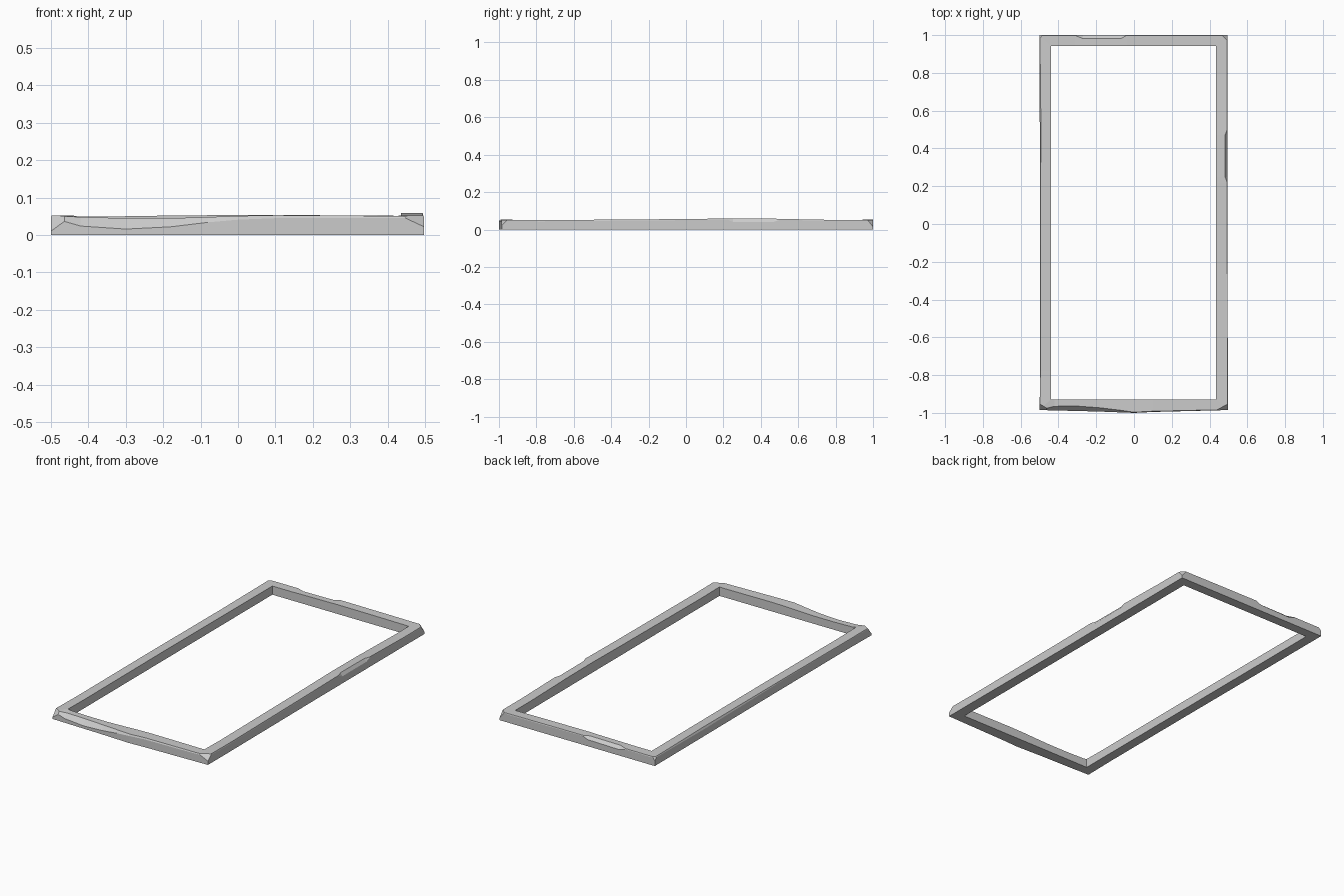
import bpy, bmesh
from mathutils import Vector

# Stations along each side: position, outer edge, inset of top edge, chip height, top height
FRONT = [(-0.42, -0.987, 0.022, 0.024, 0.048), (-0.30, -0.990, 0.026, 0.016, 0.045),
         (-0.18, -0.993, 0.020, 0.022, 0.045), (-0.08, -0.997, 0.012, 0.034, 0.048),
         (0.0, -1.0, 0.004, 0.041, 0.051), (0.10, -0.995, 0.004, 0.045, 0.053),
         (0.42, -0.987, 0.003, 0.045, 0.051)]
RIGHT = [(-0.78, 0.497, 0.002, 0.044, 0.050), (0.0, 0.494, 0.001, 0.050, 0.056),
         (0.22, 0.494, 0.001, 0.054, 0.059), (0.25, 0.494, 0.012, 0.041, 0.059),
         (0.47, 0.494, 0.012, 0.041, 0.058), (0.50, 0.494, 0.001, 0.052, 0.057),
         (0.80, 0.494, 0.001, 0.046, 0.051)]
BACK = [(0.20, 1.0, 0.002, 0.048, 0.053), (-0.04, 1.0, 0.002, 0.050, 0.054),
        (-0.07, 1.0, 0.019, 0.038, 0.053), (-0.27, 1.0, 0.019, 0.034, 0.051),
        (-0.31, 1.0, 0.002, 0.046, 0.050)]
LEFT = [(0.55, -0.499, 0.006, 0.040, 0.051), (-0.11, -0.497, 0.002, 0.046, 0.052),
        (-0.78, -0.497, 0.001, 0.047, 0.050)]
IX0, IX1, IY0, IY1 = -0.44, 0.435, -0.928, 0.943

bm = bmesh.new()
sections = []


def station(outer, top, inner, chip, height):
    pts = [(*outer, 0), (*outer, chip), (*top, height), (*inner, height), (*inner, 0)]
    sections.append([bm.verts.new(p) for p in pts])


def side(rows, along_x, sign, inner):
    for t, e, inset, chip, height in rows:
        ends = (e, e - sign * inset, inner)
        pts = [(t, v) if along_x else (v, t) for v in ends]
        station(*pts, chip, height)


def corner(x, y, ix, iy, height):
    top = (x * 0.996, y * 0.998)
    station((x, y), top, (ix, iy), height - 0.005, height)


# Worn rectangular frame, swept section by section around the opening
corner(-0.5, -0.985, IX0, IY0, 0.052)
side(FRONT, True, -1, IY0)
corner(0.497, -0.985, IX1, IY0, 0.052)
side(RIGHT, False, 1, IX1)
corner(0.495, 1.0, IX1, IY1, 0.051)
side(BACK, True, 1, IY1)
corner(-0.5, 1.0, IX0, IY1, 0.050)
side(LEFT, False, -1, IX0)
for a, b in zip(sections, sections[1:] + sections[:1]):
    for i in range(5):
        j = (i + 1) % 5
        bm.faces.new((a[i], b[i], b[j], a[j]))
bmesh.ops.recalc_face_normals(bm, faces=bm.faces[:])

# Chipped corners: slice each with a slanted plane and cap it
CUTS = [((-0.5, -0.985, 0.010), (-0.445, -0.985, 0.052), (-0.5, -0.952, 0.052)),
        ((0.497, -0.985, 0.022), (0.44, -0.985, 0.050), (0.497, -0.955, 0.050)),
        ((0.495, 1.0, 0.015), (0.465, 1.0, 0.051), (0.495, 0.970, 0.051)),
        ((-0.5, 1.0, 0.030), (-0.485, 1.0, 0.050), (-0.5, 0.980, 0.050))]
for cut in CUTS:
    a, b, c = map(Vector, cut)
    n = (b - a).cross(c - a).normalized()
    if n.z < 0:
        n = -n
    near = [f for f in bm.faces if any(abs(v.co.x - a.x) < 0.15 and abs(v.co.y - a.y) < 0.15 for v in f.verts)]
    geom = set(near) | {e for f in near for e in f.edges} | {v for f in near for v in f.verts}
    res = bmesh.ops.bisect_plane(bm, geom=list(geom), plane_co=a, plane_no=n, dist=1e-5)
    gone = [v for v in bm.verts if (v.co - a).dot(n) > 1e-4
            and abs(v.co.x - a.x) < 0.15 and abs(v.co.y - a.y) < 0.15]
    bmesh.ops.delete(bm, geom=gone, context='VERTS')
    bmesh.ops.holes_fill(bm, edges=[e for e in bm.edges if e.is_boundary], sides=0)
bmesh.ops.recalc_face_normals(bm, faces=bm.faces[:])

mesh = bpy.data.meshes.new("worn_frame")
bm.to_mesh(mesh)
bm.free()
frame = bpy.data.objects.new("worn_frame", mesh)
bpy.context.collection.objects.link(frame)
